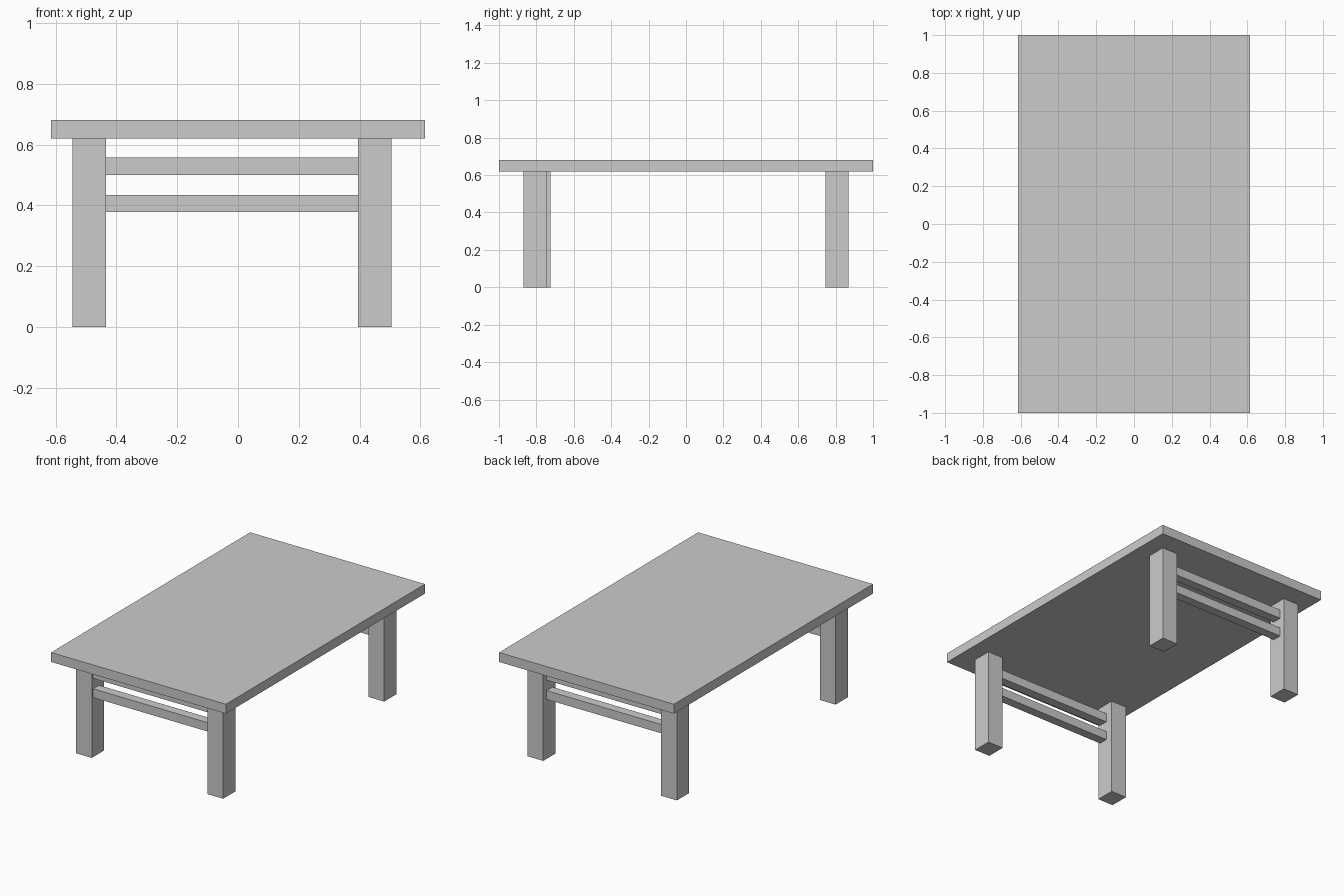
import bpy

# Remove the default object
cube = bpy.data.objects.get("Cube")
if cube:
    bpy.data.objects.remove(cube, do_unlink=True)

# Single plain grey finish
grey = bpy.data.materials.new("plain_grey")
grey.use_nodes = True
colour = (0.6, 0.6, 0.6, 1)
grey.diffuse_color = colour
grey.node_tree.nodes["Principled BSDF"].inputs["Base Color"].default_value = colour


def box(name, xs, ys, zs):
    """Add a box spanning the given ranges on each axis."""
    spans = (xs, ys, zs)
    bpy.ops.mesh.primitive_cube_add(size=1, location=[(a + b) / 2 for a, b in spans])
    obj = bpy.context.object
    obj.name = name
    obj.scale = [b - a for a, b in spans]
    bpy.ops.object.transform_apply(location=False, rotation=False, scale=True)
    obj.data.materials.append(grey)
    return obj


# Table top
under, top = 0.62, 0.68
box("table_top", (-0.615, 0.615), (-1, 1), (under, top))

# Legs: the front right one stands slightly further back
right_x, left_x = (-0.545, -0.435), (0.395, 0.505)
front_y, back_y = (-0.87, -0.747), (0.747, 0.87)
box("front_left_leg", left_x, front_y, (0, under))
box("front_right_leg", right_x, [y + 0.022 for y in front_y], (0, under))
box("back_left_leg", left_x, back_y, (0, under))
box("back_right_leg", right_x, back_y, (0, under))

# Paired rails between the legs at each end
for end, ys in (("front", (-0.834, -0.775)), ("back", (0.777, 0.836))):
    for level, zs in (("lower", (0.378, 0.434)), ("upper", (0.5, 0.557))):
        box(f"{end}_{level}_rail", (right_x[1], left_x[0]), ys, zs)
